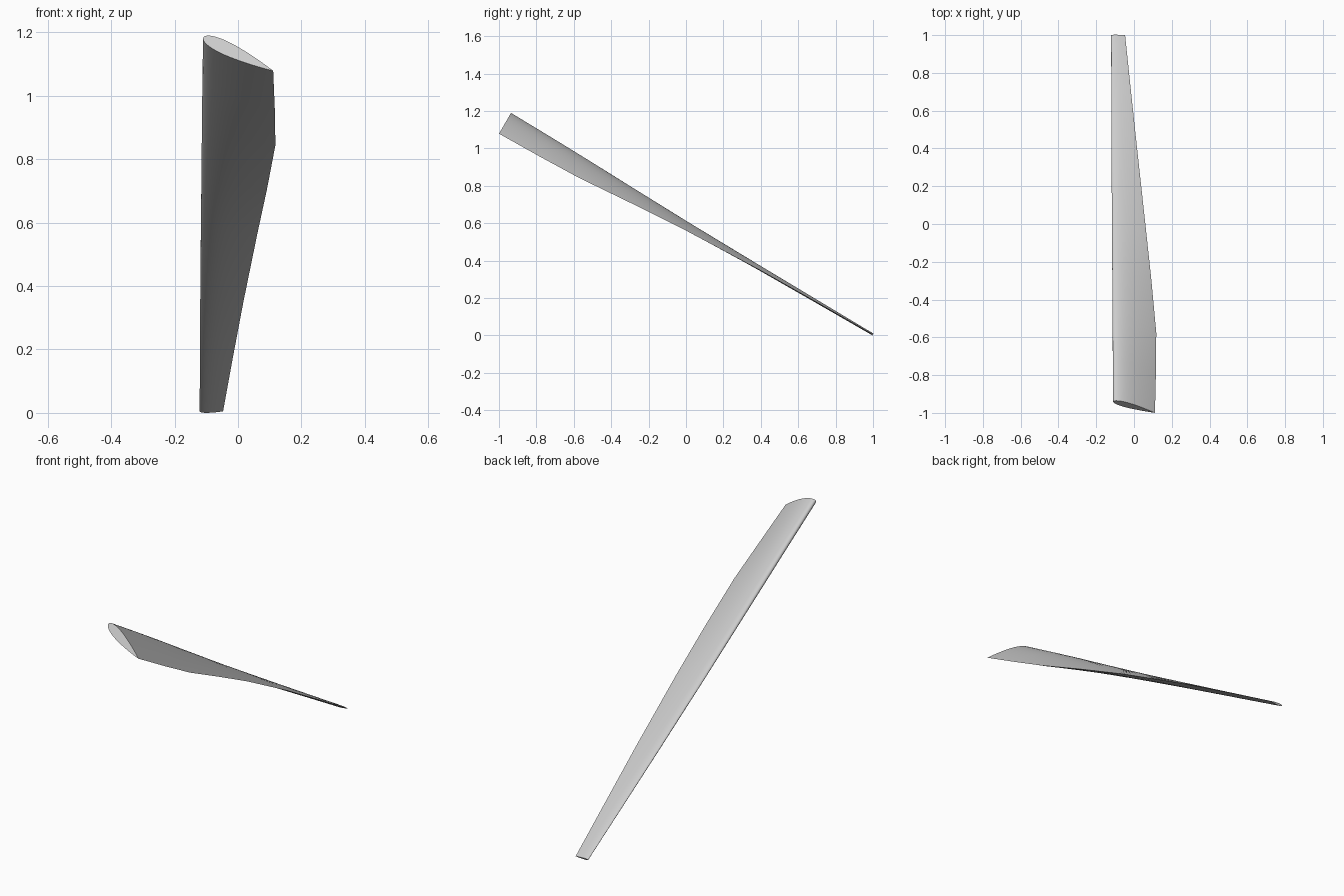
import bpy, bmesh, math
from mathutils import Matrix, Vector

cube = bpy.data.objects.get("Cube")
if cube:
    bpy.data.objects.remove(cube, do_unlink=True)

# Plain grey paint
grey = bpy.data.materials.new("light_grey")
grey.use_nodes = True
colour = (0.6, 0.6, 0.6, 1)
grey.diffuse_color = colour
grey.node_tree.nodes["Principled BSDF"].inputs["Base Color"].default_value = colour

HALF = 20  # points along each side of the aerofoil

# Span position, leading edge (x, height), trailing edge (x, height), thickness ratio
STATIONS = [
    (-1.405, -0.109, 0.556, 0.111, 0.434, 0.19),
    (-1.16, -0.111, 0.550, 0.116, 0.437, 0.19),
    (-0.922, -0.113, 0.543, 0.118, 0.443, 0.185),
    (-0.60, -0.115, 0.532, 0.091, 0.466, 0.18),
    (-0.29, -0.117, 0.522, 0.061, 0.485, 0.175),
    (0.166, -0.119, 0.513, 0.017, 0.500, 0.165),
    (0.52, -0.120, 0.508, -0.016, 0.503, 0.16),
    (0.863, -0.121, 0.504, -0.047, 0.504, 0.15),
]


def half_thickness(t):
    """Symmetric aerofoil with a rounded nose and a closed tail."""
    return 5 * (0.2969 * math.sqrt(t) - 0.126 * t - 0.3516 * t**2
                + 0.2843 * t**3 - 0.1036 * t**4)


def section(s, x_le, n_le, x_te, n_te, ratio):
    nose, tail = Vector((x_le, s, n_le)), Vector((x_te, s, n_te))
    chord = tail - nose
    normal = Vector((-chord.z, 0, chord.x))
    points = []
    for i in range(2 * HALF):  # tail, over the top, nose, back underneath
        a = math.pi * i / HALF
        t = (1 + math.cos(a)) / 2
        side = 1 if i < HALF else -1
        points.append(nose + chord * t + normal * (side * ratio * half_thickness(t)))
    return points


# Twisted, tapering blade lofted through the sections
bm = bmesh.new()
rings = [[bm.verts.new(p) for p in section(*st)] for st in STATIONS]
for a, b in zip(rings, rings[1:]):
    for i in range(len(a)):
        j = (i + 1) % len(a)
        bm.faces.new((a[i], a[j], b[j], b[i]))
bm.faces.new(rings[0])
bm.faces.new(rings[-1])
bmesh.ops.recalc_face_normals(bm, faces=bm.faces)

# Slope the blade down towards its tip
bmesh.ops.transform(bm, matrix=Matrix.Rotation(math.radians(-30), 4, "X"), verts=bm.verts)

mesh = bpy.data.meshes.new("blade")
bm.to_mesh(mesh)
bm.free()
mesh.materials.append(grey)
blade = bpy.data.objects.new("blade", mesh)
bpy.context.collection.objects.link(blade)

bpy.ops.object.select_all(action="DESELECT")
blade.select_set(True)
bpy.context.view_layer.objects.active = blade
bpy.ops.object.shade_smooth_by_angle(angle=math.radians(35))
